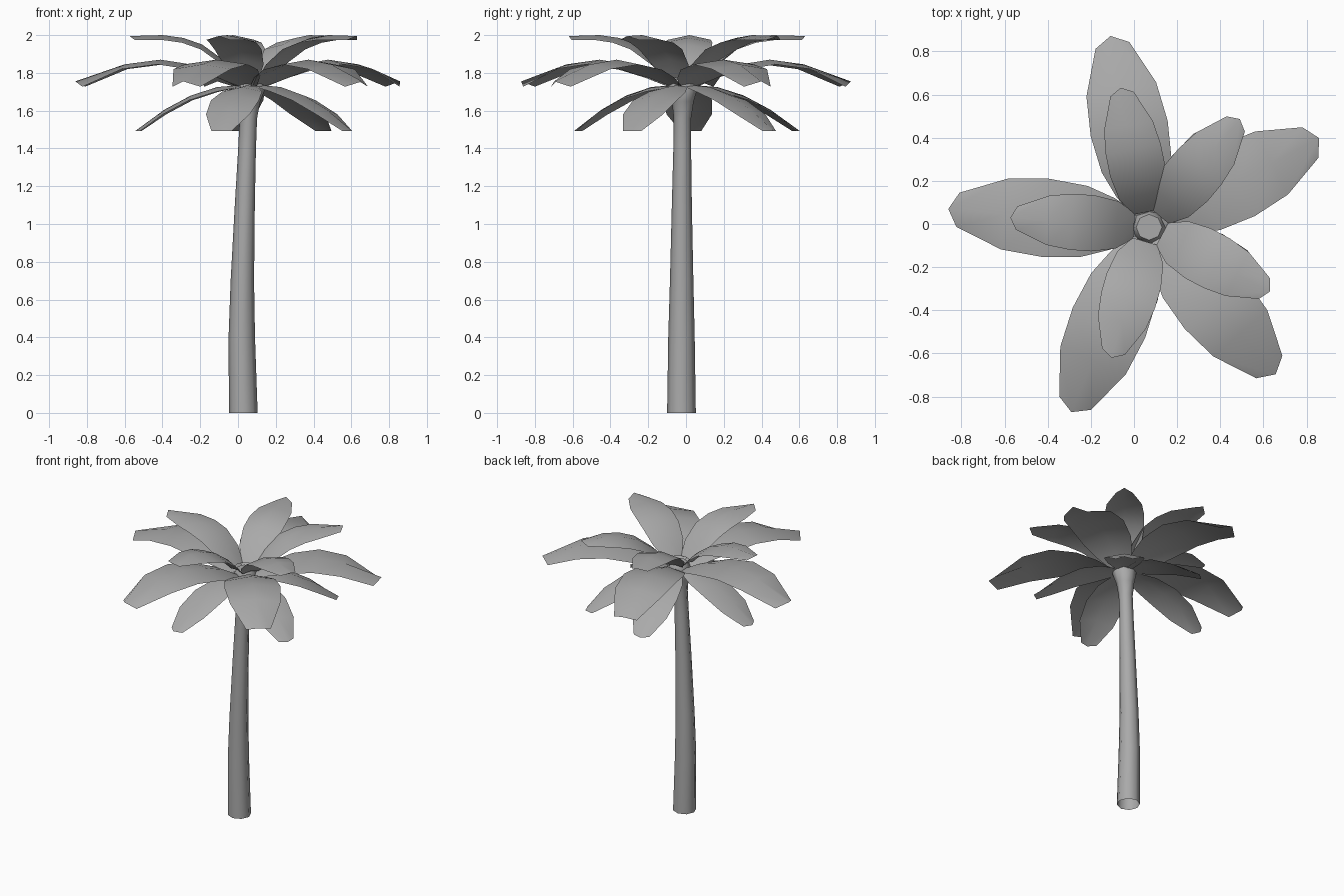
import bpy, bmesh, math
from math import cos, sin, radians

if "Cube" in bpy.data.objects:
    bpy.data.objects.remove(bpy.data.objects["Cube"])

CX, CY = 0.07, -0.015   # crown centre

grey = bpy.data.materials.new("dark_grey")
grey.diffuse_color = (0.4, 0.4, 0.4, 1)
grey.use_nodes = True
grey.node_tree.nodes["Principled BSDF"].inputs["Base Color"].default_value = grey.diffuse_color


def make_object(name, bm):
    mesh = bpy.data.meshes.new(name)
    bm.to_mesh(mesh)
    bm.free()
    mesh.materials.append(grey)
    for p in mesh.polygons:
        p.use_smooth = True
    obj = bpy.data.objects.new(name, mesh)
    bpy.context.collection.objects.link(obj)
    bpy.context.view_layer.objects.active = obj
    obj.select_set(True)
    bpy.ops.object.shade_smooth_by_angle(angle=radians(50))
    obj.select_set(False)


def make_trunk():
    # leaning eight-sided trunk: (z, centre x, centre y, radius)
    rings = [(0, 0.028, -0.024, 0.076), (0.4, 0.02, -0.024, 0.07),
             (0.7, 0.023, -0.023, 0.062), (1.1, 0.036, -0.022, 0.053),
             (1.4, 0.048, -0.02, 0.047), (1.56, 0.055, -0.019, 0.046),
             (1.65, 0.06, -0.017, 0.058), (1.73, CX, CY, 0.08),
             (1.765, CX, CY, 0.06)]
    bm = bmesh.new()
    n, prev = 8, None
    for z, x, y, r in rings:
        ring = [bm.verts.new((x + r * cos(2 * math.pi * i / n),
                              y + r * sin(2 * math.pi * i / n), z)) for i in range(n)]
        if prev:
            for i in range(n):
                j = (i + 1) % n
                bm.faces.new((prev[i], prev[j], ring[j], ring[i]))
        prev = ring
    bm.faces.new(prev)
    make_object("trunk", bm)


def make_leaf(name, angle, length, rows, tip_back, tip_drop):
    # leaf with drooping edges: rows of (distance, height, half width)
    a = radians(angle)
    bm = bmesh.new()
    prev = None
    for k, (r, z, w) in enumerate(rows):
        last = k == len(rows) - 1
        back = tip_back if last else 0
        drop = tip_drop if last else 0.025 if k else 0.01
        r = r * length / rows[-1][0]
        row = []
        for s, d, h in ((-w, r - back, z - drop), (0, r, z), (w, r - back, z - drop)):
            row.append(bm.verts.new((CX + d * cos(a) - s * sin(a),
                                     CY + d * sin(a) + s * cos(a), h)))
        if prev:
            for i in range(2):
                bm.faces.new((prev[i], row[i], row[i + 1], prev[i + 1]))
        prev = row
    make_object(name, bm)


# leaf profiles for the three tiers
upper = [(0.07, 1.775, 0.06), (0.15, 1.87, 0.11), (0.26, 1.95, 0.13),
         (0.36, 1.985, 0.13), (0.47, 2.0, 0.115), (0.645, 1.995, 0.055)]
middle = [(0.065, 1.74, 0.06), (0.17, 1.80, 0.12), (0.30, 1.842, 0.165),
          (0.48, 1.87, 0.182), (0.67, 1.845, 0.165), (0.93, 1.755, 0.08)]
lower = [(0.06, 1.735, 0.055), (0.18, 1.725, 0.11), (0.32, 1.68, 0.132),
         (0.46, 1.605, 0.12), (0.615, 1.492, 0.055)]

make_trunk()
# each leaf: (angle, length)
short = [(176, 0.645), (101.5, 0.66), (50, 0.655), (-28, 0.635), (-106, 0.63)]
long = [(174.8, 0.935), (101.4, 0.905), (27.7, 0.89), (-49.3, 0.90), (-112.8, 0.93)]
for tier, leaves, rows, scale, back, drop in (
        ("upper", short, upper, 1, 0.03, 0.02),
        ("middle", long, middle, 1, 0.045, 0.028),
        ("lower", short, lower, 0.955, 0.03, 0.0)):
    for i, (ang, length) in enumerate(leaves):
        make_leaf(f"{tier}_leaf_{i + 1}", ang, length * scale, rows, back, drop)
